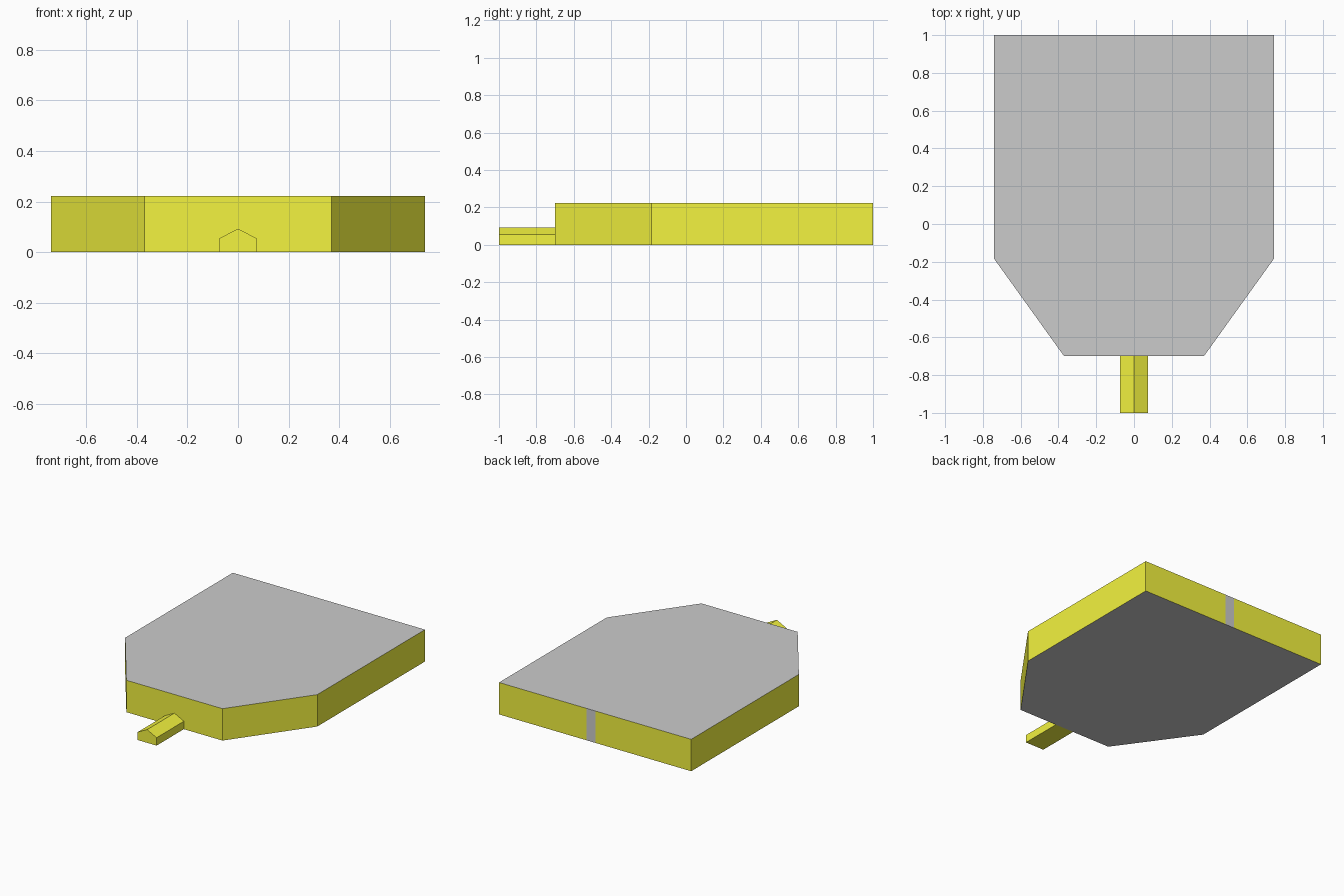
import bpy, bmesh

if "Cube" in bpy.data.objects:
    bpy.data.objects.remove(bpy.data.objects["Cube"])

yellow = bpy.data.materials.new("yellow")
yellow.diffuse_color = (0.9, 0.9, 0.05, 1)
yellow.use_nodes = True
yellow.node_tree.nodes["Principled BSDF"].inputs["Base Color"].default_value = yellow.diffuse_color
grey = bpy.data.materials.new("grey")
grey.diffuse_color = (0.7, 0.7, 0.7, 1)
grey.use_nodes = True
grey.node_tree.nodes["Principled BSDF"].inputs["Base Color"].default_value = grey.diffuse_color


def prism(name, points, depth, mat_for_face):
    """Extrude a closed 3D profile along the depth vector."""
    bm = bmesh.new()
    face = bm.faces.new([bm.verts.new(p) for p in points])
    out = bmesh.ops.extrude_face_region(bm, geom=[face], use_keep_orig=True)
    moved = [g for g in out["geom"] if isinstance(g, bmesh.types.BMVert)]
    bmesh.ops.translate(bm, verts=moved, vec=depth)
    bmesh.ops.recalc_face_normals(bm, faces=bm.faces)
    for f in bm.faces:
        f.material_index = mat_for_face(f)
    mesh = bpy.data.meshes.new(name)
    bm.to_mesh(mesh)
    bm.free()
    mesh.materials.append(grey)
    mesh.materials.append(yellow)
    obj = bpy.data.objects.new(name, mesh)
    bpy.context.collection.objects.link(obj)
    return obj


# Plate: grey top and bottom, yellow rim with one narrow grey stripe at the back
def plate_mat(f):
    c = f.calc_center_median()
    stripe = c.y > 0.99 and 0 < c.x < 0.06
    return 0 if abs(f.normal.z) > 0.5 or stripe else 1


outline = [(-0.74, 1), (-0.74, -0.185), (-0.37, -0.7), (0.37, -0.7),
           (0.74, -0.185), (0.74, 1), (0.065, 1), (-0.005, 1)]
prism("plate", [(x, y, 0) for x, y in outline], (0, 0, 0.222), plate_mat)

# Small ridged tongue at the front
ridge = [(-0.073, 0), (0.073, 0), (0.073, 0.055), (0, 0.092), (-0.073, 0.055)]
prism("tongue", [(x, -1, z) for x, z in ridge], (0, 0.3, 0), lambda f: 1)
